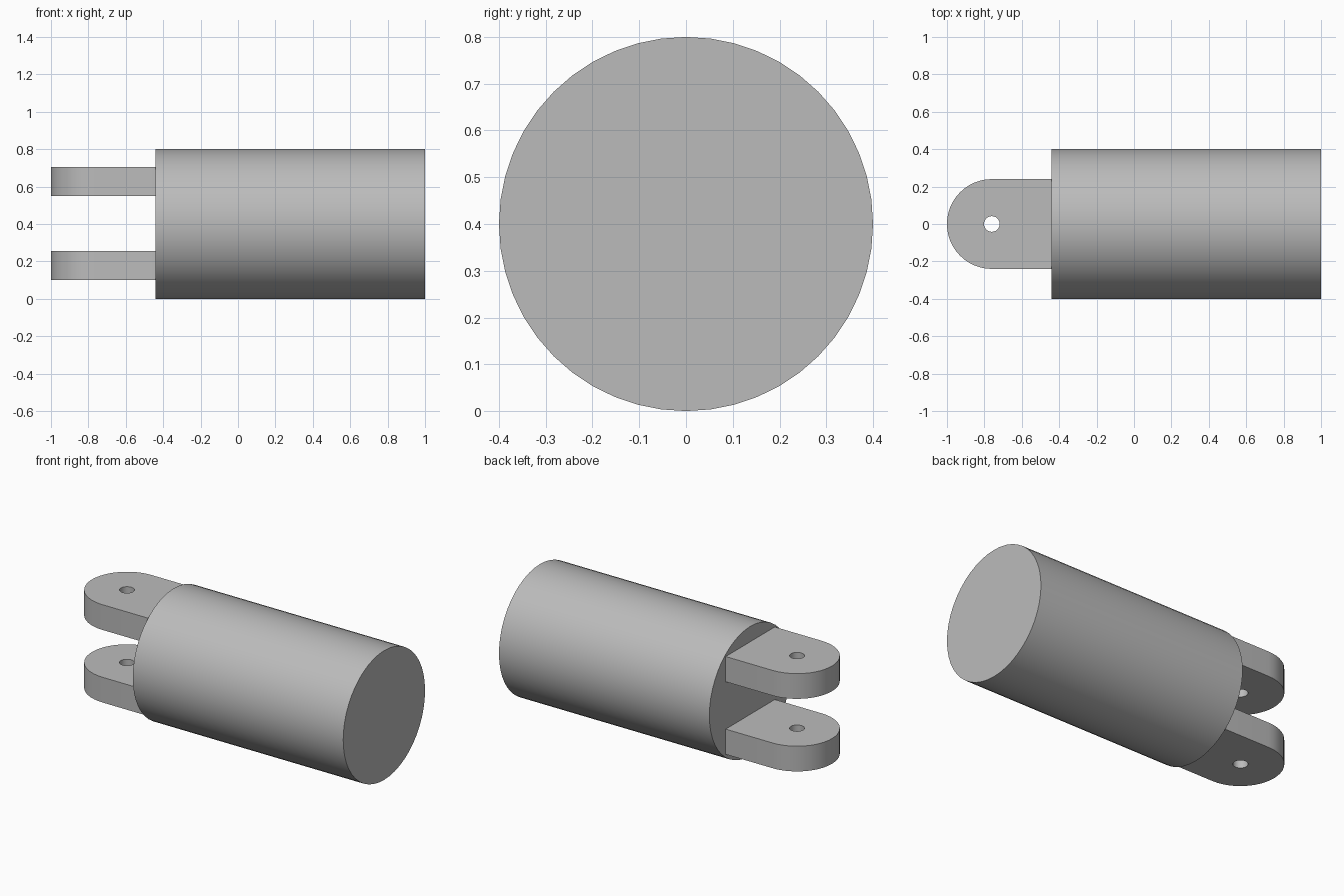
import bpy
import bmesh
from math import pi, sin, cos, radians
from mathutils import Matrix, Vector

cube = bpy.data.objects.get("Cube")
if cube:
    bpy.data.objects.remove(cube, do_unlink=True)

# Plain grey finish shared by all parts
grey = bpy.data.materials.new("grey_metal")
grey.use_nodes = True
grey.diffuse_color = (0.5, 0.5, 0.5, 1)
grey.node_tree.nodes["Principled BSDF"].inputs["Base Color"].default_value = grey.diffuse_color

RADIUS = 0.4
BODY_START, BODY_END = -0.44, 1.0
LUG_RADIUS, HOLE_RADIUS, LUG_THICKNESS = 0.24, 0.042, 0.156
PIN_X = -0.76


def finish(bm, name):
    bmesh.ops.recalc_face_normals(bm, faces=bm.faces)
    mesh = bpy.data.meshes.new(name)
    bm.to_mesh(mesh)
    bm.free()
    mesh.materials.append(grey)
    obj = bpy.data.objects.new(name, mesh)
    bpy.context.collection.objects.link(obj)
    bpy.ops.object.select_all(action="DESELECT")
    obj.select_set(True)
    bpy.context.view_layer.objects.active = obj
    bpy.ops.object.shade_smooth_by_angle(angle=radians(30))
    return obj


def arc(radius, start, end, steps):
    angles = [start + (end - start) * i / steps for i in range(steps + 1)]
    return [(PIN_X + radius * cos(a), radius * sin(a)) for a in angles]


def add_loop(bm, points, z):
    verts = [bm.verts.new((x, y, z)) for x, y in points]
    return [bm.edges.new((v, verts[i - 1])) for i, v in enumerate(verts)]


# Round-ended lug with a pin hole
def make_lug(name, z):
    bm = bmesh.new()
    outline = arc(LUG_RADIUS, pi / 2, 3 * pi / 2, 24)
    outline += [(BODY_START, -LUG_RADIUS), (BODY_START, LUG_RADIUS)]
    hole = arc(HOLE_RADIUS, 0, 2 * pi, 24)[:-1]
    edges = add_loop(bm, outline, z) + add_loop(bm, hole, z)
    bmesh.ops.triangle_fill(bm, edges=edges, use_beauty=True, normal=Vector((0, 0, 1)))
    result = bmesh.ops.extrude_face_region(bm, geom=bm.faces[:], use_keep_orig=True)
    top = [g for g in result["geom"] if isinstance(g, bmesh.types.BMVert)]
    bmesh.ops.translate(bm, verts=top, vec=(0, 0, LUG_THICKNESS))
    return finish(bm, name)


# Cylindrical body lying along x
bm = bmesh.new()
place = Matrix.Translation(((BODY_START + BODY_END) / 2, 0, RADIUS)) @ Matrix.Rotation(pi / 2, 4, "Y")
bmesh.ops.create_cone(bm, cap_ends=True, segments=48, radius1=RADIUS, radius2=RADIUS,
                      depth=BODY_END - BODY_START, matrix=place)
finish(bm, "cylinder_body")

# Pair of clevis lugs
for name, z in (("lower_lug", 0.1), ("upper_lug", 0.549)):
    make_lug(name, z)
